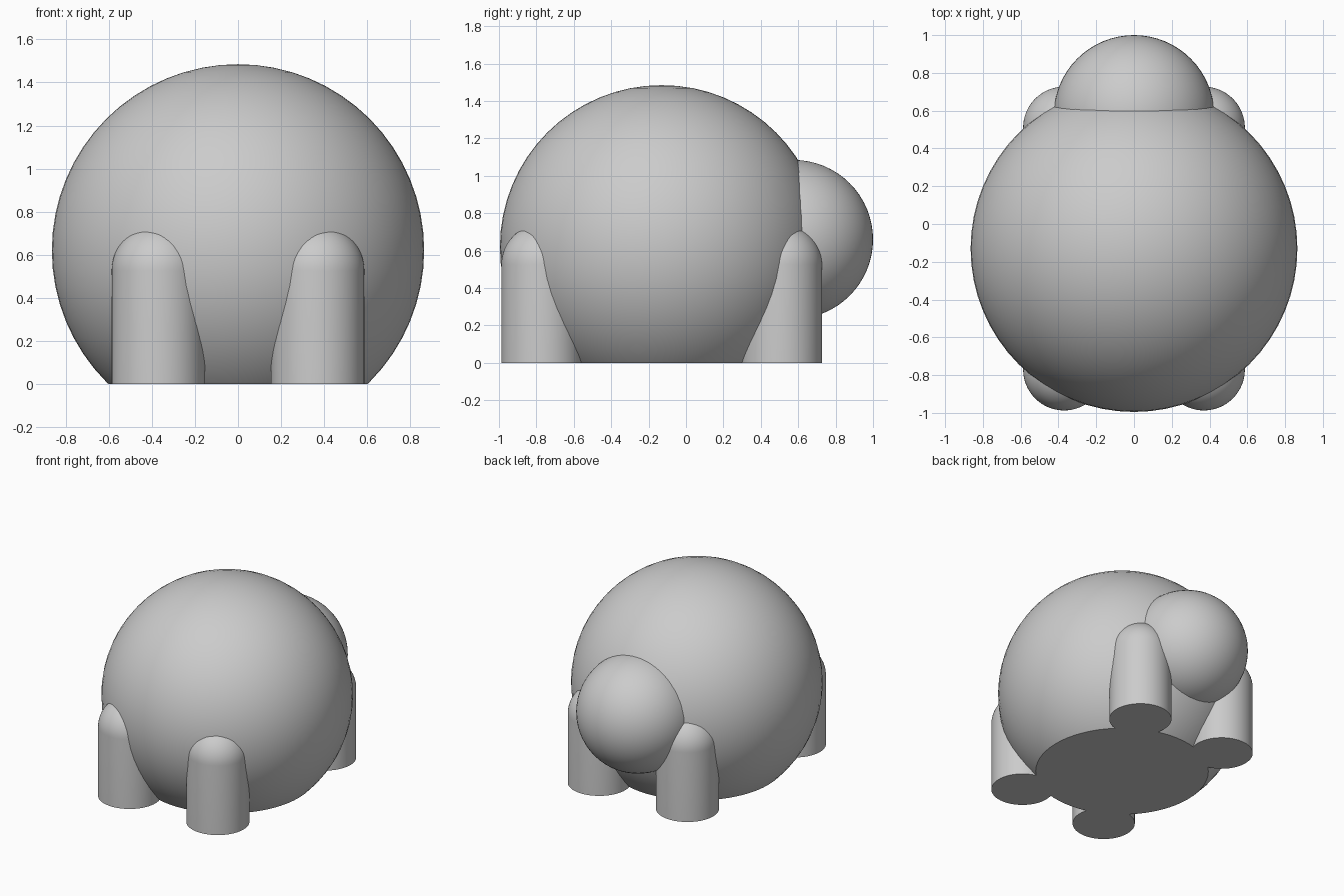
import bpy, bmesh, math
from mathutils import Vector

cube = bpy.data.objects.get("Cube")
if cube:
    bpy.data.objects.remove(cube, do_unlink=True)

# Single grey material
grey = bpy.data.materials.new("plain_grey")
grey.use_nodes = True
colour = (0.6, 0.6, 0.6, 1.0)
grey.diffuse_color = colour
grey.node_tree.nodes["Principled BSDF"].inputs["Base Color"].default_value = colour


def finish(bm, name, location):
    bmesh.ops.recalc_face_normals(bm, faces=bm.faces[:])
    mesh = bpy.data.meshes.new(name)
    bm.to_mesh(mesh)
    bm.free()
    mesh.materials.append(grey)
    obj = bpy.data.objects.new(name, mesh)
    obj.location = location
    bpy.context.collection.objects.link(obj)
    bpy.ops.object.select_all(action='DESELECT')
    obj.select_set(True)
    bpy.context.view_layer.objects.active = obj
    bpy.ops.object.shade_smooth_by_angle(angle=math.radians(35))
    return obj


def ball(radius, segments=64):
    bm = bmesh.new()
    bmesh.ops.create_uvsphere(bm, u_segments=segments, v_segments=segments // 2,
                              radius=radius)
    return bm


def cut_below(bm, height):
    """Remove everything under a height and return the open rim edges."""
    bmesh.ops.bisect_plane(bm, geom=bm.verts[:] + bm.edges[:] + bm.faces[:],
                           plane_co=(0, 0, height), plane_no=(0, 0, 1),
                           clear_inner=True, dist=1e-5)
    return [e for e in bm.edges if e.is_boundary]


# Round body with a flat underside resting on the ground
body_centre = Vector((0, -0.13, 0.62))
bm = ball(0.865)
rim = cut_below(bm, -body_centre.z)
bmesh.ops.contextual_create(bm, geom=rim)
finish(bm, "body", body_centre)

# Round head at the back end
finish(ball(0.425), "head", (0, 0.575, 0.66))


# Dome-topped cylindrical leg
def leg(name, x, y, radius=0.217, shoulder=0.525):
    bm = ball(radius)
    rim = cut_below(bm, 0)
    geom = bmesh.ops.extrude_edge_only(bm, edges=rim)["geom"]
    foot = [g for g in geom if isinstance(g, bmesh.types.BMVert)]
    bmesh.ops.translate(bm, verts=foot, vec=(0, 0, -shoulder))
    bmesh.ops.contextual_create(bm, geom=[e for e in bm.edges if e.is_boundary])
    finish(bm, name, (x, y, shoulder))


for side, x in (("left", 0.37), ("right", -0.37)):
    for end, offset in (("front", -0.64), ("back", 0.64)):
        leg(f"{end}_{side}_leg", x, body_centre.y + offset)
